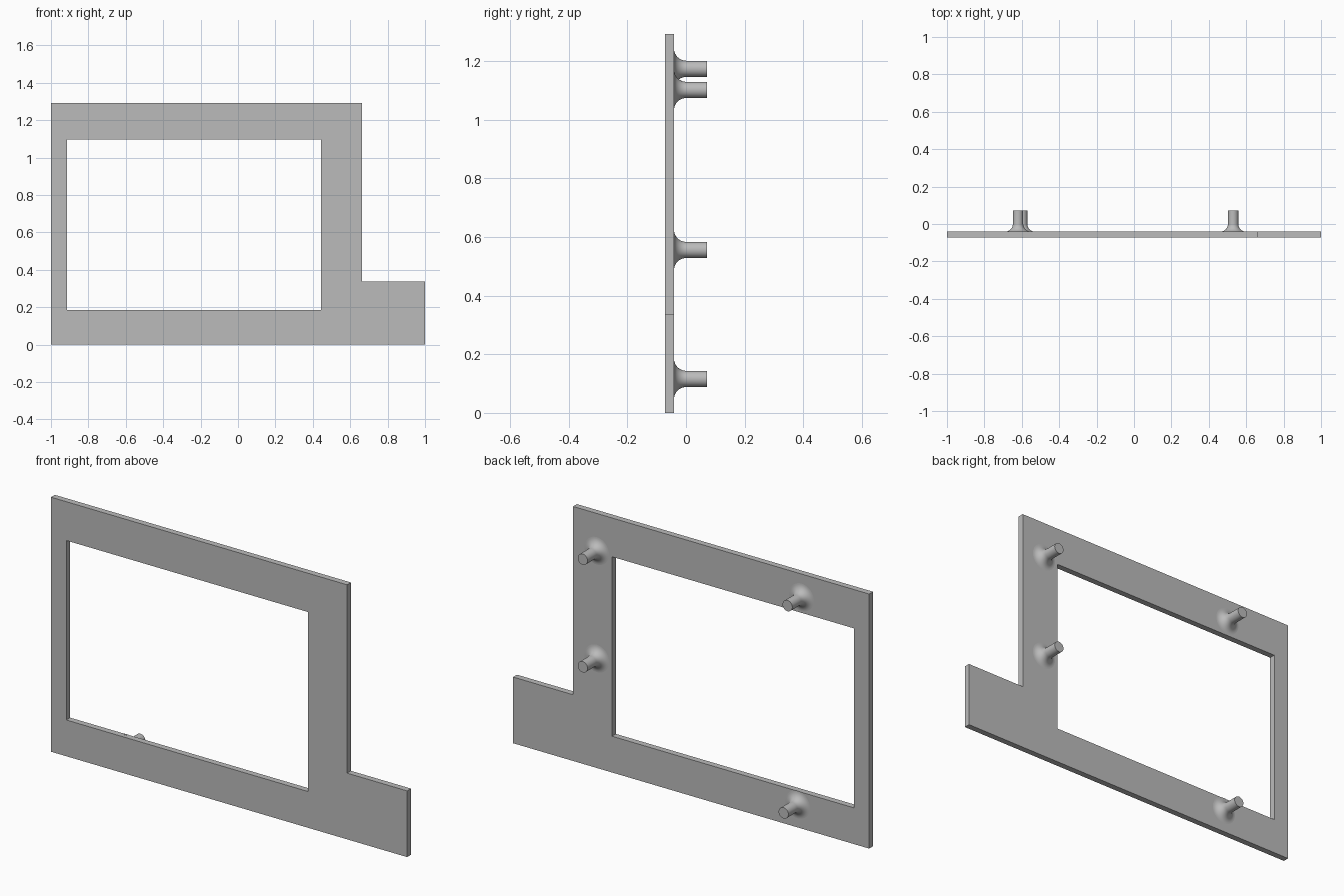
import bpy, bmesh, math
from mathutils import Matrix, Vector

old = bpy.data.objects.get("Cube")
if old:
    bpy.data.objects.remove(old, do_unlink=True)

# Single plain grey
grey = bpy.data.materials.new("plain_grey")
grey.use_nodes = True
colour = (0.5, 0.5, 0.5, 1)
grey.diffuse_color = colour
grey.node_tree.nodes["Principled BSDF"].inputs["Base Color"].default_value = colour

FRONT, BACK, TIP = -0.072, -0.041, 0.072


def add_object(name, bm):
    bmesh.ops.recalc_face_normals(bm, faces=bm.faces)
    mesh = bpy.data.meshes.new(name)
    bm.to_mesh(mesh)
    bm.free()
    mesh.materials.append(grey)
    obj = bpy.data.objects.new(name, mesh)
    bpy.context.collection.objects.link(obj)
    return obj


# Frame plate: a grid of panels, leaving out the window and the step
xs = [-1, -0.914, 0.444, 0.663, 1]
zs = [0, 0.184, 0.336, 1.095, 1.292]
bm = bmesh.new()
verts = [[bm.verts.new((x, FRONT, z)) for z in zs] for x in xs]
for i in range(4):
    for j in range(4):
        window = i == 1 and j in (1, 2)
        step = i == 3 and j > 1
        if not (window or step):
            bm.faces.new((verts[i][j], verts[i + 1][j],
                          verts[i + 1][j + 1], verts[i][j + 1]))
for v in [v for v in bm.verts if not v.link_faces]:
    bm.verts.remove(v)
result = bmesh.ops.extrude_face_region(bm, geom=bm.faces[:])
moved = [g for g in result["geom"] if isinstance(g, bmesh.types.BMVert)]
bmesh.ops.translate(bm, verts=moved, vec=(0, BACK - FRONT, 0))
add_object("frame_plate", bm)

# Mounting peg: turned profile with a concave flare at its base
RADIUS, FLARE, SEGMENTS, ARC = 0.0275, 0.042, 40, 10


def add_peg(name, x, z):
    profile = [(RADIUS + FLARE, BACK - 0.01)]
    for k in range(ARC + 1):
        a = math.pi / 2 * k / ARC
        profile.append((RADIUS + FLARE * (1 - math.sin(a)),
                        BACK + FLARE * (1 - math.cos(a))))
    profile.append((RADIUS, TIP))
    bm = bmesh.new()
    rings = []
    for r, y in profile:
        ring = []
        for s in range(SEGMENTS):
            t = math.tau * s / SEGMENTS
            ring.append(bm.verts.new((r * math.cos(t), y, r * math.sin(t))))
        rings.append(ring)
    for a, b in zip(rings, rings[1:]):
        for s in range(SEGMENTS):
            n = (s + 1) % SEGMENTS
            bm.faces.new((a[s], a[n], b[n], b[s]))
    bm.faces.new(rings[0])
    bm.faces.new(rings[-1])
    peg = add_object(name, bm)
    peg.location = (x, 0, z)
    bpy.ops.object.select_all(action='DESELECT')
    peg.select_set(True)
    bpy.context.view_layer.objects.active = peg
    bpy.ops.object.shade_smooth_by_angle(angle=math.radians(35))


add_peg("upper_left_peg", 0.53, 1.102)
add_peg("middle_left_peg", 0.53, 0.556)
add_peg("upper_right_peg", -0.62, 1.174)
add_peg("lower_right_peg", -0.598, 0.116)
